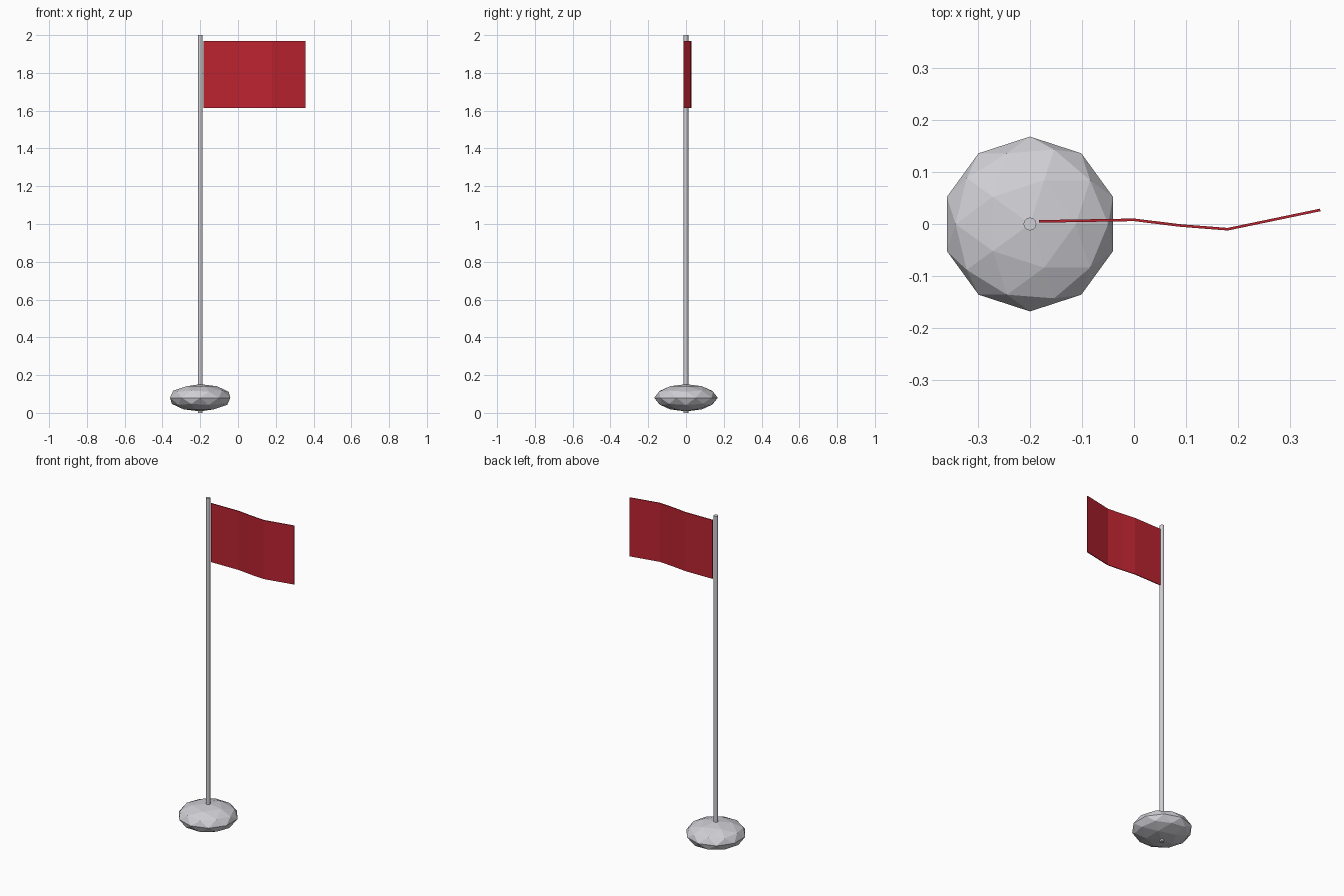
import bpy, bmesh

if "Cube" in bpy.data.objects:
    bpy.data.objects.remove(bpy.data.objects["Cube"])

def material(name, rgb):
    m = bpy.data.materials.new(name)
    m.diffuse_color = (*rgb, 1)
    m.use_nodes = True
    m.node_tree.nodes["Principled BSDF"].inputs["Base Color"].default_value = m.diffuse_color
    return m

grey = material("light grey", (0.62, 0.62, 0.66))
red = material("flag red", (0.50, 0.017, 0.03))

POLE_X = -0.20

# Base: squashed low-poly ball
bpy.ops.mesh.primitive_ico_sphere_add(subdivisions=2, radius=1, location=(POLE_X, 0, 0.08))
base = bpy.context.object
base.name = "base"
base.scale = (0.168, 0.168, 0.072)
base.data.materials.append(grey)

# Pole: runs through the base to the ground
bpy.ops.mesh.primitive_cylinder_add(vertices=12, radius=0.0125, depth=2, location=(POLE_X, 0, 1))
pole = bpy.context.object
pole.name = "pole"
pole.data.materials.append(grey)

# Flag: wavy strip extruded upwards, then thickened
path = [(-0.183, 0.005), (0.0, 0.008), (0.09, -0.003), (0.18, -0.010), (0.358, 0.027)]
bm = bmesh.new()
low = [bm.verts.new((x, y, 1.615)) for x, y in path]
high = [bm.verts.new((x, y, 1.97)) for x, y in path]
for i in range(len(path) - 1):
    bm.faces.new((low[i], low[i + 1], high[i + 1], high[i]))
mesh = bpy.data.meshes.new("flag")
bm.to_mesh(mesh)
bm.free()
flag = bpy.data.objects.new("flag", mesh)
bpy.context.collection.objects.link(flag)
mesh.materials.append(red)
solid = flag.modifiers.new("thickness", 'SOLIDIFY')
solid.thickness = 0.005
solid.offset = 0
